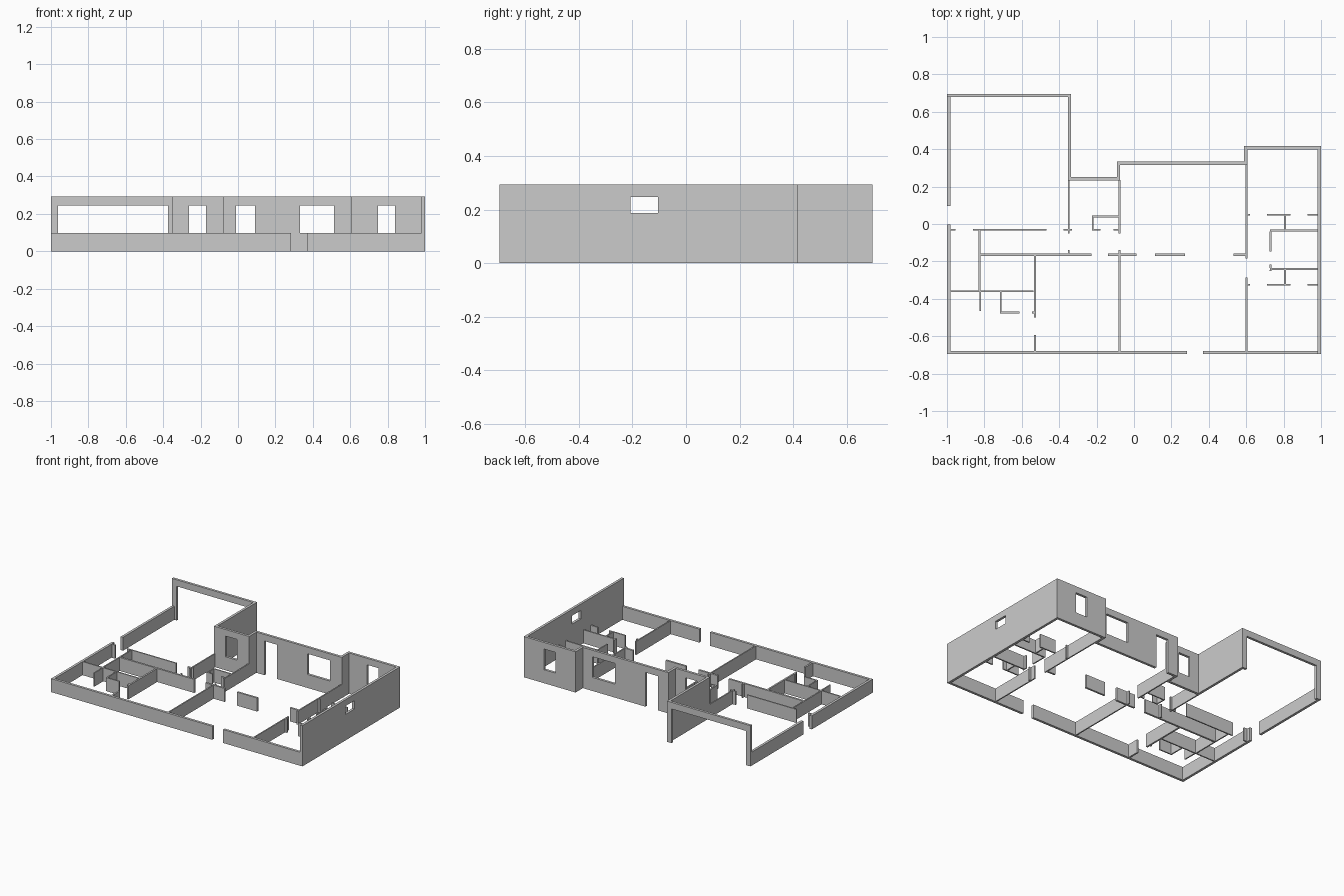
import bpy, bmesh
from mathutils import Vector

if "Cube" in bpy.data.objects:
    bpy.data.objects.remove(bpy.data.objects["Cube"])

TALL, LOW = 0.293, 0.097   # wall heights
T = 0.018                  # outer wall thickness
THIN, MID = 0.009, 0.014   # partition thicknesses


def finish(bm, name):
    bmesh.ops.recalc_face_normals(bm, faces=bm.faces)
    me = bpy.data.meshes.new(name)
    bm.to_mesh(me)
    bm.free()
    ob = bpy.data.objects.new(name, me)
    bpy.context.collection.objects.link(ob)
    return ob


def add_box(bm, x0, x1, y0, y1, z0, z1):
    vs = bmesh.ops.create_cube(bm, size=1)["verts"]
    for v in vs:
        v.co = Vector(((x0 + x1) / 2 + v.co.x * (x1 - x0),
                       (y0 + y1) / 2 + v.co.y * (y1 - y0),
                       (z0 + z1) / 2 + v.co.z * (z1 - z0)))


def path_wall(name, path, height):
    """Right-angled wall along its outer line, thickened to the left."""
    pts = [Vector(p) for p in path]
    dirs = [(b - a).normalized() for a, b in zip(pts, pts[1:])]
    normals = [Vector((-d.y, d.x)) for d in dirs]
    inner = []
    for i, p in enumerate(pts):
        if i == 0 or i == len(pts) - 1:
            off = normals[0 if i == 0 else -1]
        else:
            off = normals[i - 1] + normals[i]
        inner.append(p + off * T)
    bm = bmesh.new()
    face = bm.faces.new([bm.verts.new((p.x, p.y, 0)) for p in pts + inner[::-1]])
    new = bmesh.ops.extrude_face_region(bm, geom=[face])["geom"]
    for v in new:
        if isinstance(v, bmesh.types.BMVert):
            v.co.z = height
    # keep the base face so the solid is closed
    if not any(all(v.co.z == 0 for v in f.verts) for f in bm.faces):
        bm.faces.new([v for v in bm.verts if v.co.z == 0])
    return finish(bm, name)


def partitions(name, runs):
    """Low walls: ('x', y, x0, x1, thick) along x, ('y', x, y0, y1, thick) along y."""
    bm = bmesh.new()
    for axis, c, a, b, t in runs:
        if axis == 'x':
            add_box(bm, a, b, c - t / 2, c + t / 2, 0, LOW)
        else:
            add_box(bm, c - t / 2, c + t / 2, a, b, 0, LOW)
    return finish(bm, name)


# Full-height outer wall: right side and stepped back, garage at the left end
Y = 0.696
tall = path_wall("tall_outer_wall", [
    (1, -Y), (1, 0.416), (0.588, 0.416), (0.588, 0.333), (-0.092, 0.333),
    (-0.092, 0.25), (-0.336, 0.25), (-0.336, Y), (-1, Y)], TALL)

# Door, window and garage openings
bm = bmesh.new()
for x0, x1, y, z0 in [(-0.963, -0.373, 0.687, -0.05), (-0.262, -0.171, 0.241, LOW),
                      (-0.01, 0.09, 0.324, -0.05), (0.332, 0.513, 0.324, LOW),
                      (0.749, 0.84, 0.407, LOW)]:
    add_box(bm, x0, x1, y - 0.03, y + 0.03, z0, 0.246)
add_box(bm, 0.95, 1.05, -0.207, -0.105, 0.187, 0.247)
cutter = finish(bm, "opening_cutter")
cutter.hide_render = True
mod = tall.modifiers.new("openings", 'BOOLEAN')
mod.operation, mod.solver, mod.object = 'DIFFERENCE', 'EXACT', cutter
bpy.context.view_layer.objects.active = tall
bpy.ops.object.modifier_apply(modifier="openings")
bpy.data.objects.remove(cutter)

# Low outer walls with entrance gaps
path_wall("low_garage_side_wall", [(-1, Y - T), (-1, 0.095)], LOW)
path_wall("low_front_left_wall", [(-1, -0.002), (-1, -Y), (0.283, -Y)], LOW)
path_wall("low_front_right_wall", [(0.369, -Y), (1 - T, -Y)], LOW)

# Hall and centre partitions
B = -Y + T
partitions("hall_walls", [
    ('x', -0.165, -0.826, -0.228, MID), ('x', -0.165, -0.14, 0.013, MID),
    ('x', -0.165, 0.112, 0.272, MID), ('x', -0.165, 0.533, 0.597, MID),
    ('x', -0.03, -0.98, -0.955, THIN), ('x', -0.03, -0.86, -0.468, THIN),
    ('x', -0.03, -0.377, -0.332, THIN)])
partitions("centre_room_walls", [
    ('y', -0.349, -0.05, 0.235, THIN), ('y', -0.349, -0.159, -0.14, THIN),
    ('y', -0.078, -0.05, 0.235, THIN), ('y', -0.078, B, -0.14, THIN),
    ('y', 0.601, -0.185, 0.32, THIN), ('y', 0.601, B, -0.285, THIN)])
partitions("hall_closet", [
    ('x', 0.04, -0.225, -0.082, THIN), ('y', -0.221, -0.026, 0.036, THIN),
    ('x', -0.03, -0.225, -0.18, THIN), ('x', -0.03, -0.11, -0.082, THIN)])

# Left bedroom and bath partitions
partitions("left_room_walls", [
    ('y', -0.826, -0.356, -0.034, THIN), ('y', -0.822, -0.465, -0.364, THIN),
    ('x', -0.36, -0.982, -0.536, THIN),
    ('y', -0.529, -0.5, -0.172, 0.012), ('y', -0.529, B, -0.593, 0.012),
    ('y', -0.713, -0.469, -0.364, THIN), ('x', -0.473, -0.717, -0.612, THIN),
    ('x', -0.473, -0.545, -0.535, THIN)])

# Right closets, two mirrored banks
mid = -0.1375
runs = [('y', 0.73, -0.217, -0.236, THIN), ('y', 0.73, -0.148, -0.039, THIN)]
for s in (1, -1):
    front, back = mid + s * 0.187, mid + s * 0.1025
    for a, b in [(0.605, 0.62), (0.71, 0.837), (0.928, 0.982)]:
        runs.append(('x', front, a, b, 0.01))
    runs.append(('x', back, 0.726, 0.982, 0.01))
    lo, hi = sorted((front - s * 0.005, back + s * 0.005))
    runs.append(('y', 0.807, lo, hi, THIN))
runs.append(('y', 0.73, -0.252, -0.245, THIN))
partitions("right_closets", [(a, c, min(p, q), max(p, q), t) for a, c, p, q, t in runs])
